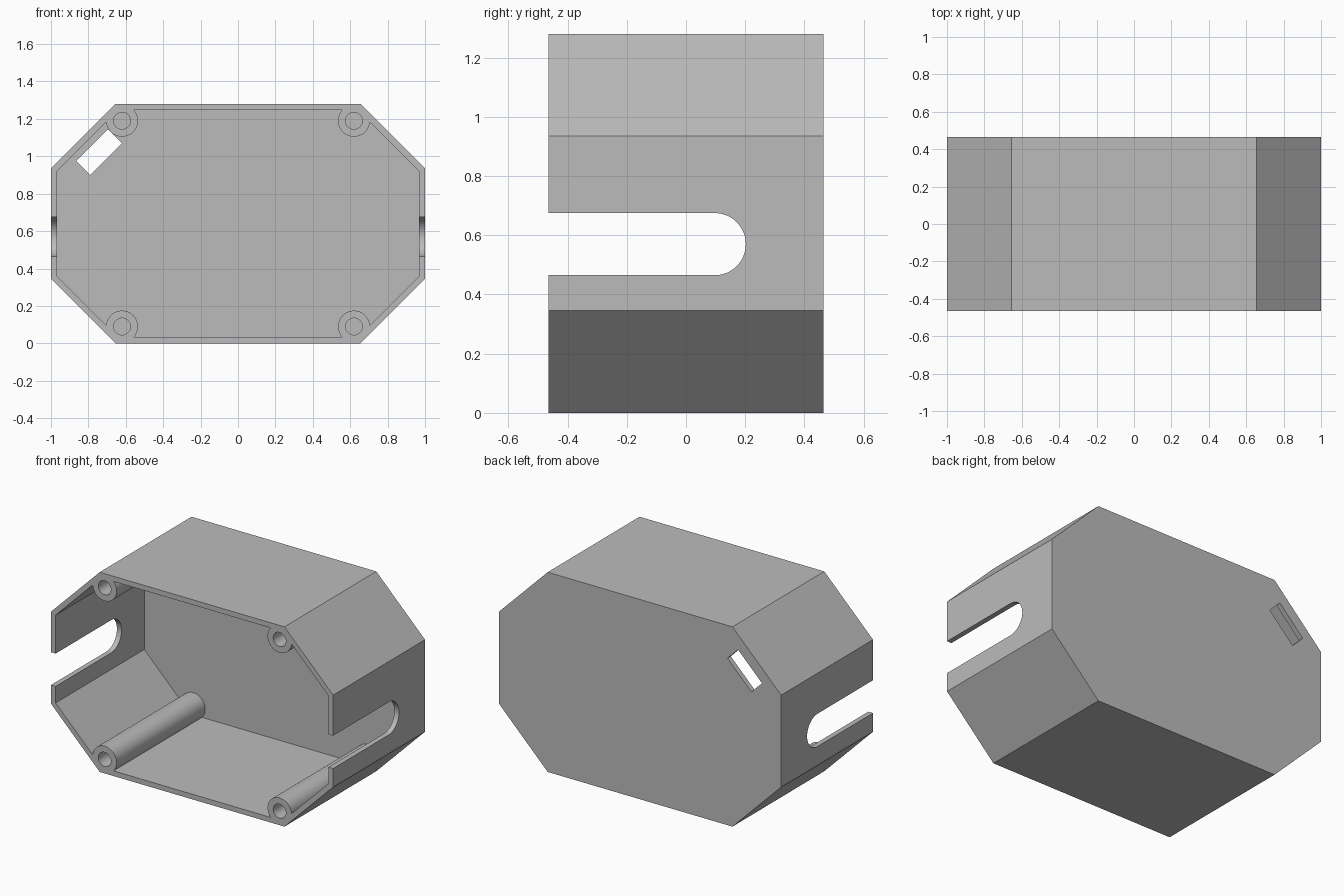
import bpy
import bmesh
from math import pi, sin, cos, radians
from mathutils import Matrix, Vector

old = bpy.data.objects.get("Cube")
if old:
    bpy.data.objects.remove(old)

HALF_W, HEIGHT, HALF_D = 1.0, 1.28, 0.465
CHAMFER, WALL = 0.345, 0.033
MID = HEIGHT / 2
FRONT, BACK = -HALF_D, HALF_D
FLOOR = BACK - WALL

plastic = bpy.data.materials.new("grey_plastic")
plastic.use_nodes = True
grey = (0.5, 0.5, 0.5, 1)
plastic.diffuse_color = grey
plastic.node_tree.nodes["Principled BSDF"].inputs["Base Color"].default_value = grey


def prism(name, points, sweep):
    """Closed solid: a planar profile swept along a vector."""
    bm = bmesh.new()
    face = bm.faces.new([bm.verts.new(p) for p in points])
    res = bmesh.ops.extrude_face_region(bm, geom=[face])
    verts = [g for g in res["geom"] if isinstance(g, bmesh.types.BMVert)]
    bmesh.ops.translate(bm, verts=verts, vec=sweep)
    bmesh.ops.recalc_face_normals(bm, faces=bm.faces)
    mesh = bpy.data.meshes.new(name)
    bm.to_mesh(mesh)
    bm.free()
    mesh.materials.append(plastic)
    obj = bpy.data.objects.new(name, mesh)
    bpy.context.collection.objects.link(obj)
    return obj


def octagon(inset, y):
    """Chamfered rectangle, inset evenly from the outside."""
    w, h = HALF_W - inset, MID - inset
    c = CHAMFER - inset * (2 - 2 ** 0.5)
    quarter = [(w, h - c), (w - c, h)]
    half = quarter + [(-x, z) for x, z in reversed(quarter)]
    return [(x, y, MID + z) for x, z in half + [(-x, -z) for x, z in half]]


def rod(name, x, z, radius, y0, y1, sides=48):
    ring = [(x + radius * cos(2 * pi * i / sides), y0,
             z + radius * sin(2 * pi * i / sides)) for i in range(sides)]
    return prism(name, ring, (0, y1 - y0, 0))


def subtract(target, cutter):
    """Cut one solid out of another and discard the cutter."""
    cutter.hide_render = True
    mod = target.modifiers.new("cut", "BOOLEAN")
    mod.operation, mod.solver, mod.object = "DIFFERENCE", "EXACT", cutter
    bpy.context.view_layer.objects.active = target
    bpy.ops.object.modifier_apply(modifier=mod.name)
    bpy.data.objects.remove(cutter)


# Outer box, and the cavity with the screw posts left standing in it
housing = prism("enclosure_housing", octagon(0, FRONT), (0, BACK - FRONT, 0))
cavity = prism("cavity_cutter", octagon(WALL, FRONT - 0.1), (0, FLOOR - FRONT + 0.1, 0))
posts = [(sx * 0.62, MID + sz * 0.55) for sx in (-1, 1) for sz in (-1, 1)]
for x, z in posts:
    subtract(cavity, rod("post_cutter", x, z, 0.085, FRONT - 0.2, BACK + 0.1))
subtract(housing, cavity)

# Screw holes, open at the front
for x, z in posts:
    subtract(housing, rod("screw_hole_cutter", x, z, 0.045, FRONT - 0.1, FLOOR, 32))

# Round-ended cable slots through both side walls
SLOT_R, SLOT_Y, SLOT_Z = 0.105, 0.097, 0.57
slot = [(-1.2, FRONT - 0.1, SLOT_Z + SLOT_R), (-1.2, FRONT - 0.1, SLOT_Z - SLOT_R)]
for i in range(25):
    a = -pi / 2 + pi * i / 24
    slot.append((-1.2, SLOT_Y + SLOT_R * cos(a), SLOT_Z + SLOT_R * sin(a)))
subtract(housing, prism("slot_cutter", slot, (2.4, 0, 0)))

# Slanted window in the back wall
turn = Matrix.Rotation(radians(-45), 3, "Y")
window = [turn @ Vector((sx * 0.12, 0, sz * 0.053)) + Vector((-0.742, FLOOR - 0.01, 1.022))
          for sx, sz in ((-1, -1), (1, -1), (1, 1), (-1, 1))]
subtract(housing, prism("window_cutter", window, (0, 0.2, 0)))

# Smooth round parts, crisp edges
bpy.ops.object.select_all(action="DESELECT")
housing.select_set(True)
bpy.context.view_layer.objects.active = housing
bpy.ops.object.shade_smooth_by_angle(angle=radians(30))
